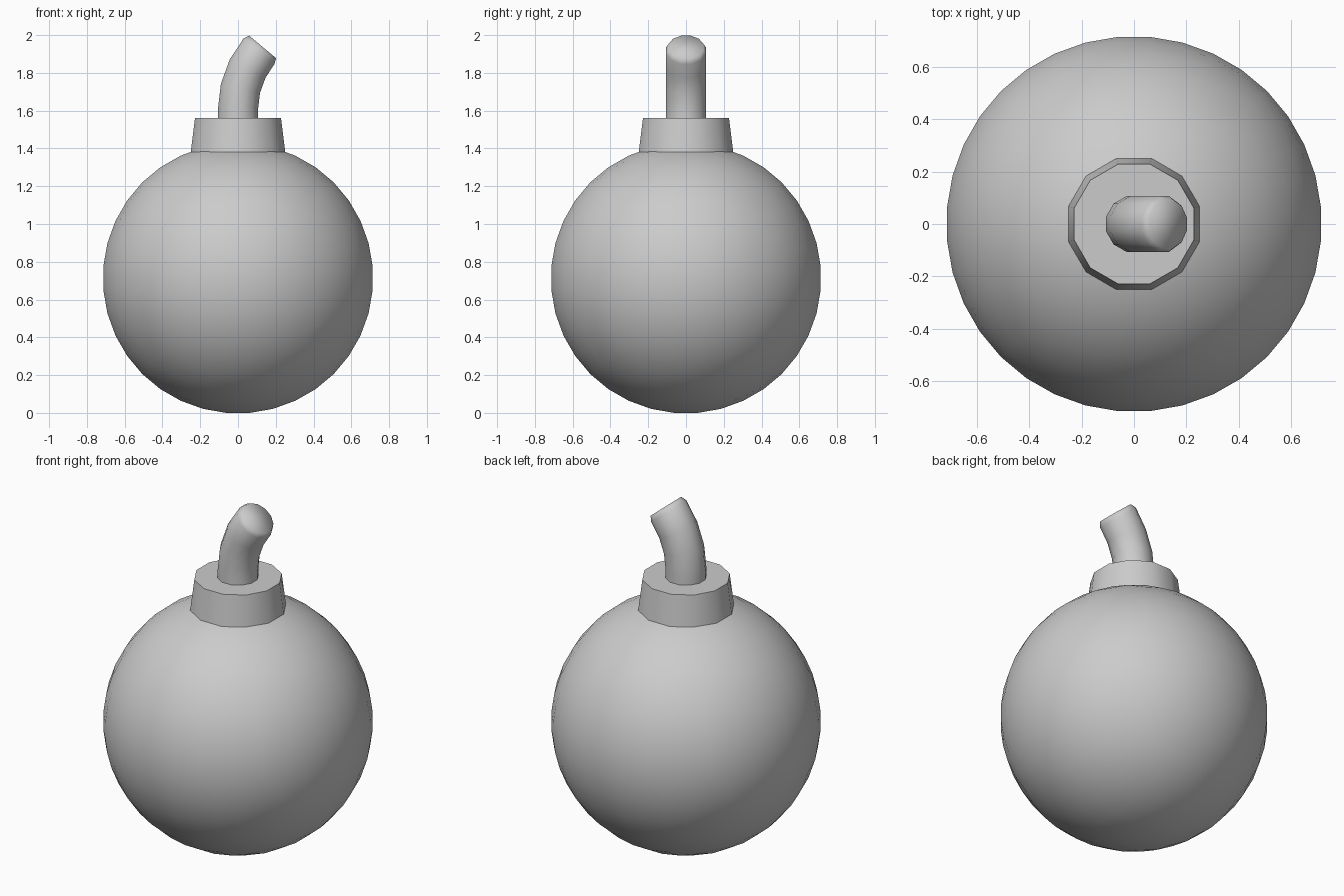
import bpy, bmesh
from math import tan, sin, cos, pi, radians
from mathutils import Matrix, Vector

if "Cube" in bpy.data.objects:
    bpy.data.objects.remove(bpy.data.objects["Cube"])

SIDES = 12
BALL_R = 0.7185


def finish(bm, name, angle):
    bmesh.ops.recalc_face_normals(bm, faces=bm.faces)
    mesh = bpy.data.meshes.new(name)
    bm.to_mesh(mesh)
    bm.free()
    obj = bpy.data.objects.new(name, mesh)
    bpy.context.collection.objects.link(obj)
    bpy.ops.object.select_all(action='DESELECT')
    obj.select_set(True)
    bpy.context.view_layer.objects.active = obj
    bpy.ops.object.shade_smooth_by_angle(angle=radians(angle))
    return obj


def tube(name, rings, angle):
    """Skin 12-sided rings given as (x, z, tilt towards +x, radius)."""
    bm = bmesh.new()
    loops = []
    for x, z, tilt, r in rings:
        m = Matrix.Translation((x, 0, z)) @ Matrix.Rotation(tilt, 4, 'Y')
        loops.append([bm.verts.new(m @ Vector((r * cos(a), r * sin(a), 0)))
                      for a in ((i + 0.5) * 2 * pi / SIDES for i in range(SIDES))])
    for a, b in zip(loops, loops[1:]):
        for i in range(SIDES):
            j = (i + 1) % SIDES
            bm.faces.new((a[i], a[j], b[j], b[i]))
    bm.faces.new(loops[0][::-1])
    bm.faces.new(loops[-1])
    return finish(bm, name, angle)


# Ball: cube-based sphere, 9 x 9 equal-angle quads on each of six sides
bm = bmesh.new()
turns = [Matrix.Rotation(k * pi / 2, 4, 'X') for k in range(4)]
turns += [Matrix.Rotation(s * pi / 2, 4, 'Y') for s in (-1, 1)]
for turn in turns:
    for v in bmesh.ops.create_grid(bm, x_segments=9, y_segments=9, size=1)["verts"]:
        d = Vector((tan(v.co.x * pi / 4), tan(v.co.y * pi / 4), 1)).normalized()
        v.co = turn @ (d * BALL_R)
bmesh.ops.remove_doubles(bm, verts=bm.verts, dist=0.001)
bmesh.ops.translate(bm, verts=bm.verts, vec=(0, 0, 0.713))
finish(bm, "ball", 60)

# Collar: tapered ring block on top of the ball
tube("collar", [(0, 1.38, 0, 0.259), (0, 1.56, 0, 0.236)], 40)

# Fuse: short straight root, then an arc leaning 40 degrees, bevelled tip
bend, start, lean = 0.478, 1.608, radians(40)
rings = [(0, 1.555, 0, 0.11)]
for k in range(4):
    t = lean * k / 3
    rings.append((bend * (1 - cos(t)), start + bend * sin(t), t, 0.11))
x, z, t, r = rings[-1]
rings.append((x + 0.029 * sin(t), z + 0.029 * cos(t), t, 0.096))
tube("fuse", rings, 80)
